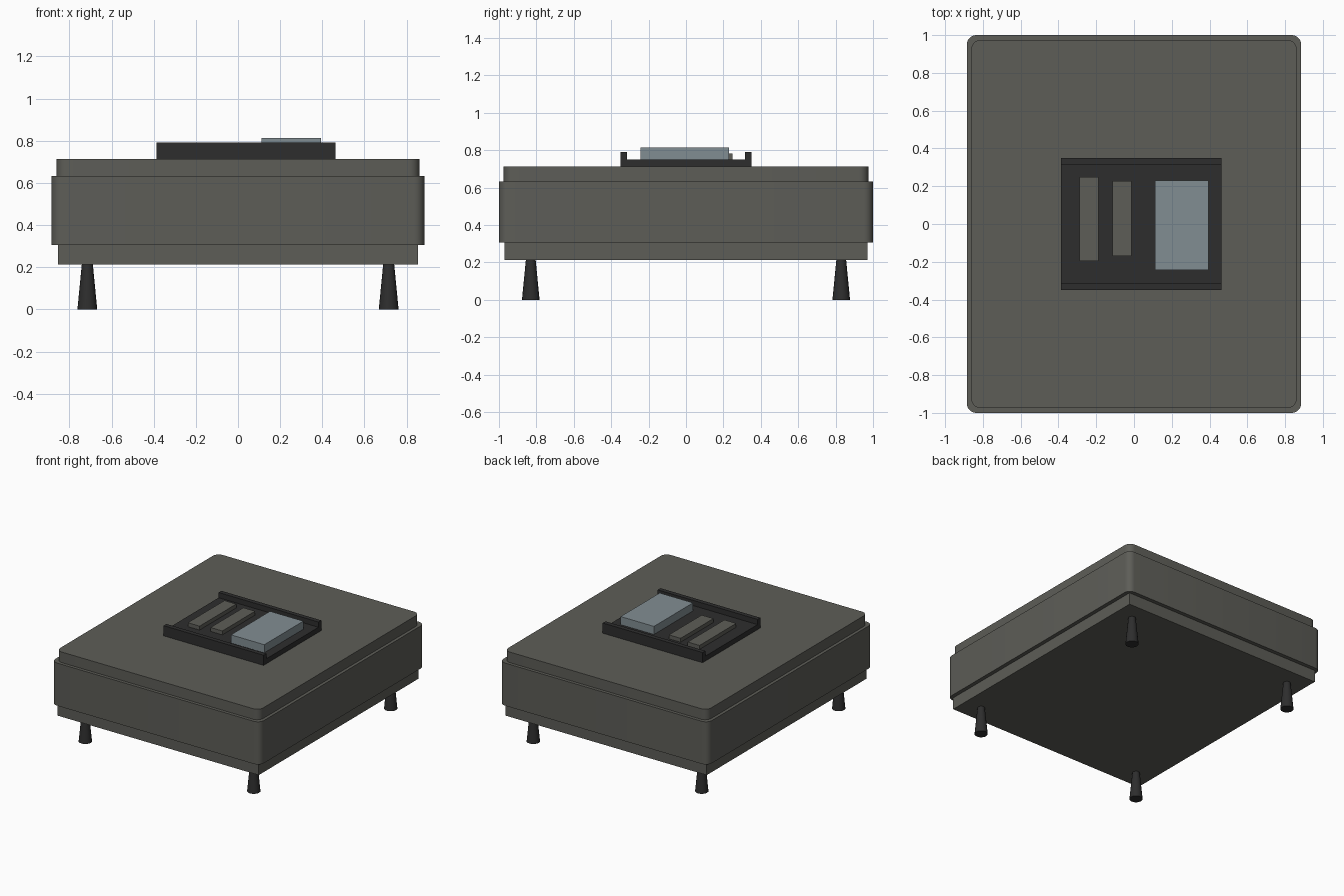
import bpy, bmesh, math

if "Cube" in bpy.data.objects:
    bpy.data.objects.remove(bpy.data.objects["Cube"])


def material(name, rgb):
    m = bpy.data.materials.new(name)
    m.diffuse_color = (*rgb, 1)
    m.use_nodes = True
    m.node_tree.nodes["Principled BSDF"].inputs["Base Color"].default_value = m.diffuse_color
    return m


FABRIC = material("grey fabric", (0.110, 0.110, 0.096))
DARK = material("dark wood", (0.027, 0.027, 0.027))
BLUE = material("pale blue", (0.222, 0.268, 0.290))


def add_object(name, bm, mat, smooth=False):
    bmesh.ops.recalc_face_normals(bm, faces=bm.faces)
    me = bpy.data.meshes.new(name)
    bm.to_mesh(me)
    bm.free()
    me.materials.append(mat)
    ob = bpy.data.objects.new(name, me)
    bpy.context.collection.objects.link(ob)
    if smooth:
        bpy.ops.object.select_all(action='DESELECT')
        ob.select_set(True)
        bpy.context.view_layer.objects.active = ob
        bpy.ops.object.shade_smooth_by_angle(angle=math.radians(35))
    return ob


def box(name, x, y, z, mat, radius=0):
    """Box from (min, max) pairs, with optional rounded vertical corners."""
    bm = bmesh.new()
    bmesh.ops.create_cube(bm, size=1)
    for v in bm.verts:
        v.co = [r[0] if c < 0 else r[1] for c, r in zip(v.co, (x, y, z))]
    if radius:
        upright = [e for e in bm.edges
                   if abs(e.verts[0].co.z - e.verts[1].co.z) > 1e-4]
        bmesh.ops.bevel(bm, geom=upright, offset=radius, segments=6,
                        profile=0.5, affect='EDGES')
    return add_object(name, bm, mat, radius > 0)


def sym(h):
    return (-h, h)


# Upholstered body
box("base", sym(0.855), sym(0.97), (0.213, 0.307), FABRIC)
box("body", sym(0.885), sym(1.0), (0.305, 0.632), FABRIC, 0.05)
box("top_cushion", sym(0.861), sym(0.975), (0.63, 0.713), FABRIC, 0.05)

# Tapered legs
for sx, side in ((-1, "left"), (1, "right")):
    for sy, end in ((-1, "front"), (1, "back")):
        bm = bmesh.new()
        bmesh.ops.create_cone(bm, cap_ends=True, segments=16, radius1=0.047,
                              radius2=0.026, depth=0.215)
        bmesh.ops.translate(bm, verts=bm.verts,
                            vec=(sx * 0.715, sy * 0.83, 0.1075))
        add_object(f"{end}_{side}_leg", bm, DARK, True)

# Tray: U-shaped profile extruded along x
profile = [(-0.35, 0.712), (0.35, 0.712), (0.35, 0.791), (0.316, 0.791),
           (0.316, 0.751), (-0.316, 0.751), (-0.316, 0.791), (-0.35, 0.791)]
bm = bmesh.new()
face = bm.faces.new([bm.verts.new((-0.386, y, z)) for y, z in profile])
ext = bmesh.ops.extrude_face_region(bm, geom=[face], use_keep_orig=True)
bmesh.ops.translate(bm, vec=(0.848, 0, 0),
                    verts=[g for g in ext["geom"] if isinstance(g, bmesh.types.BMVert)])
add_object("tray", bm, DARK)

# Items on the tray
box("left_remote", (-0.289, -0.189), (-0.196, 0.249), (0.75, 0.781), FABRIC)
box("right_remote", (-0.114, -0.014), (-0.17, 0.228), (0.75, 0.781), FABRIC)
box("book", (0.111, 0.394), (-0.244, 0.23), (0.75, 0.813), BLUE)
